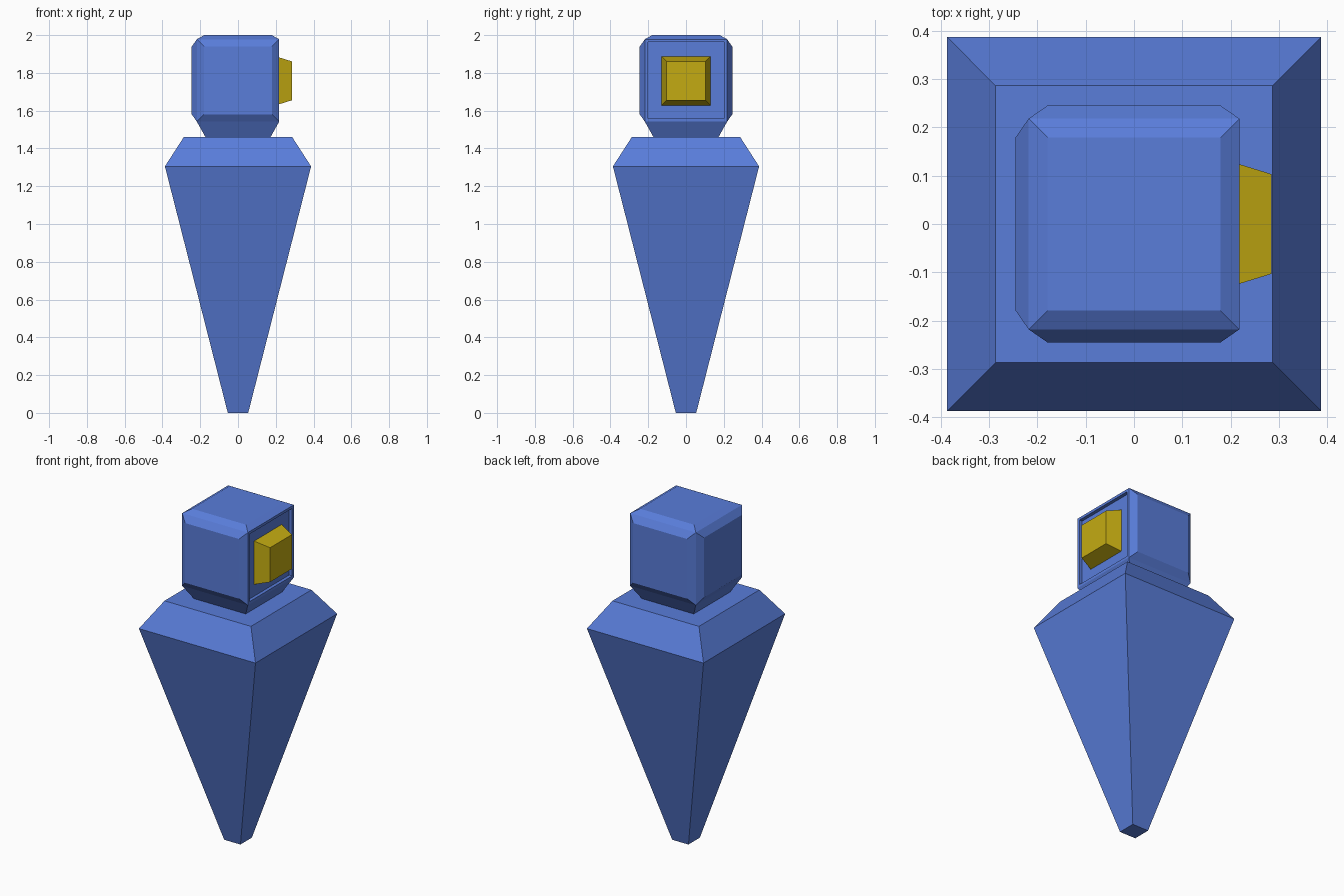
import bpy, bmesh
from mathutils import Vector

cube = bpy.data.objects.get("Cube")
if cube:
    bpy.data.objects.remove(cube)


def make_material(name, rgb):
    mat = bpy.data.materials.new(name)
    mat.use_nodes = True
    mat.diffuse_color = (*rgb, 1)
    mat.node_tree.nodes["Principled BSDF"].inputs["Base Color"].default_value = (*rgb, 1)
    return mat


blue = make_material("blue", (0.10, 0.205, 0.70))
yellow = make_material("yellow", (0.55, 0.41, 0.006))


def make_object(name, bm, mat):
    bmesh.ops.recalc_face_normals(bm, faces=bm.faces)
    mesh = bpy.data.meshes.new(name)
    bm.to_mesh(mesh)
    bm.free()
    mesh.materials.append(mat)
    obj = bpy.data.objects.new(name, mesh)
    bpy.context.collection.objects.link(obj)
    return obj


def square_loft(name, rings, mat):
    """Stack of square rings given as (half width, height), capped at both ends."""
    bm = bmesh.new()
    corners = [(-1, -1), (1, -1), (1, 1), (-1, 1)]
    loops = [[bm.verts.new((sx * h, sy * h, z)) for sx, sy in corners] for h, z in rings]
    for low, high in zip(loops, loops[1:]):
        for i in range(4):
            j = (i + 1) % 4
            bm.faces.new((low[i], low[j], high[j], high[i]))
    bm.faces.new(loops[0][::-1])
    bm.faces.new(loops[-1])
    return make_object(name, bm, mat)


# Tapered body with sloping shoulders
square_loft("body", [(0.054, 0), (0.387, 1.305), (0.287, 1.46)], blue)

# Head: a box with a raised bevelled panel on each side, a neck and an eye socket
HEAD_HALF, HEAD_Z = 0.218, 1.76
bm = bmesh.new()
bmesh.ops.create_cube(bm, size=2 * HEAD_HALF)
bmesh.ops.translate(bm, verts=bm.verts, vec=(0, 0, HEAD_Z))
bm.normal_update()
for face in list(bm.faces):
    normal = face.normal.copy()
    if normal.x > 0.5:        # eye socket: thin rim, then a straight recess
        bmesh.ops.inset_region(bm, faces=[face], thickness=0.022)
        inset, raise_by = 0, -0.02
    elif normal.z > 0.5:      # crown
        inset, raise_by = 0.055, 0.022
    elif normal.z < -0.5:     # neck
        inset, raise_by = 0.073, 0.092
    else:                     # side panels
        inset, raise_by = 0.055, 0.027
    if inset:
        bmesh.ops.inset_region(bm, faces=[face], thickness=inset)
        bmesh.ops.translate(bm, verts=face.verts, vec=normal * raise_by)
    else:
        floor = bmesh.ops.extrude_discrete_faces(bm, faces=[face])["faces"][0]
        bmesh.ops.translate(bm, verts=floor.verts, vec=normal * raise_by)
make_object("head", bm, blue)

# Eye: a shallow tapered block facing left
eye = square_loft("eye", [(0.13, 0), (0.103, 0.087)], yellow)
eye.rotation_euler = Vector((0, 0, 1)).rotation_difference(Vector((1, 0, 0))).to_euler()
eye.location = (0.198, 0, 1.758)
